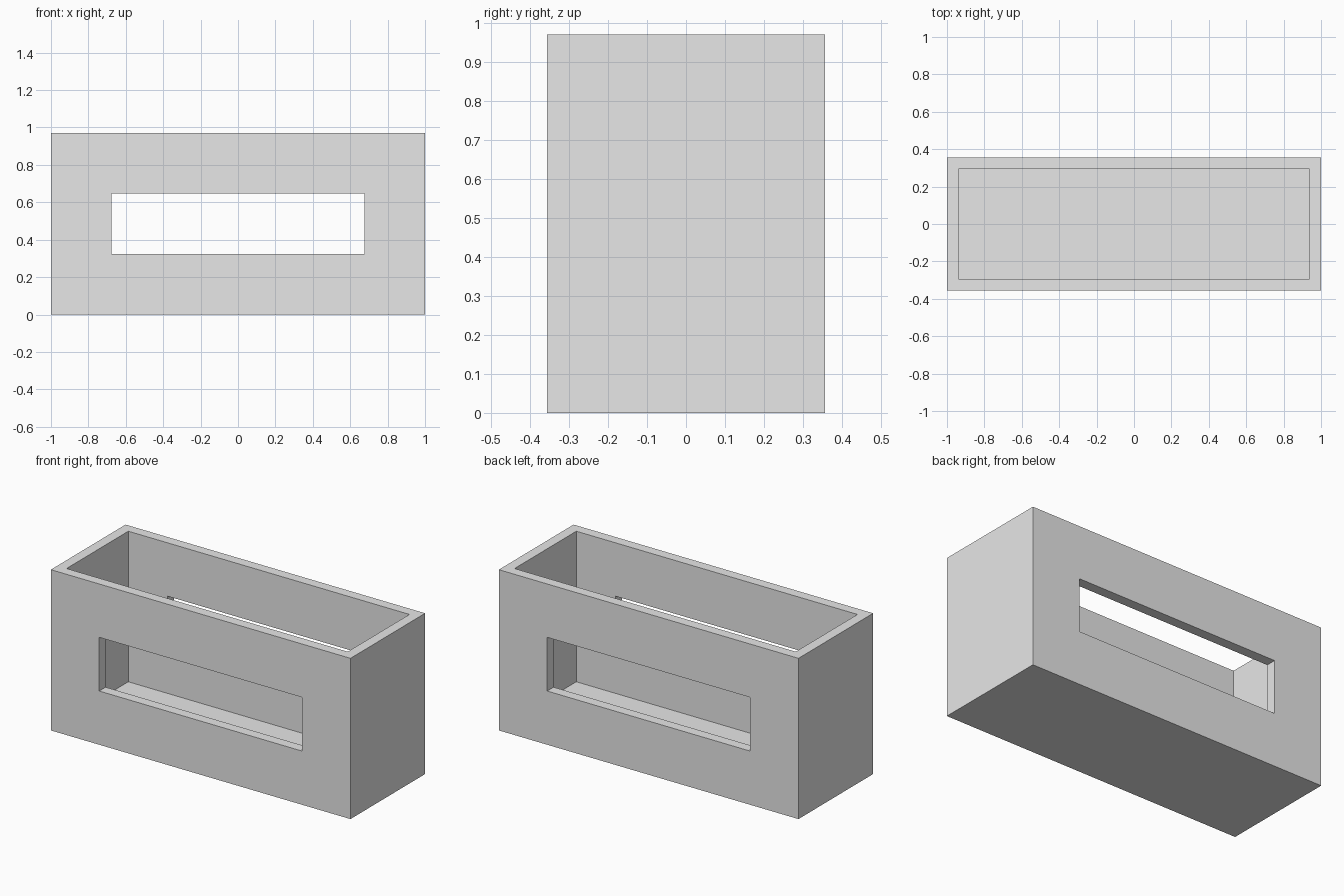
import bpy
import bmesh
from mathutils import Matrix, Vector

WIDTH, DEPTH, HEIGHT = 2.0, 0.712, 0.97
WALL = 0.0615
SLOT_WIDTH, SLOT_LOW, SLOT_HIGH = 1.354, 0.324, 0.648

cube = bpy.data.objects.get("Cube")
if cube:
    bpy.data.objects.remove(cube, do_unlink=True)

# Single plain grey for the whole box
grey = bpy.data.materials.new("plain_grey")
grey.use_nodes = True
colour = (0.8, 0.8, 0.8, 1.0)
grey.diffuse_color = colour
grey.node_tree.nodes["Principled BSDF"].inputs["Base Color"].default_value = colour


def box(name, low, high):
    """Make a box object between two opposite corners."""
    low, high = Vector(low), Vector(high)
    bm = bmesh.new()
    matrix = Matrix.Translation((low + high) / 2) @ Matrix.Diagonal((*(high - low), 1))
    bmesh.ops.create_cube(bm, size=1, matrix=matrix)
    mesh = bpy.data.meshes.new(name)
    bm.to_mesh(mesh)
    bm.free()
    mesh.materials.append(grey)
    obj = bpy.data.objects.new(name, mesh)
    bpy.context.collection.objects.link(obj)
    return obj


def cut(target, cutter):
    """Subtract a cutter, apply the result and remove the cutter."""
    cutter.hide_render = True
    mod = target.modifiers.new(cutter.name, "BOOLEAN")
    mod.operation = "DIFFERENCE"
    mod.solver = "EXACT"
    mod.object = cutter
    bpy.context.view_layer.objects.active = target
    bpy.ops.object.modifier_apply(modifier=mod.name)
    bpy.data.objects.remove(cutter, do_unlink=True)


# Outer body
x, y = WIDTH / 2, DEPTH / 2
body = box("open_box", (-x, -y, 0), (x, y, HEIGHT))

# Open-topped hollow, leaving walls and floor
cut(body, box("hollow_cutter", (WALL - x, WALL - y, WALL), (x - WALL, y - WALL, HEIGHT + 1)))

# Slot through the front and back walls
s = SLOT_WIDTH / 2
cut(body, box("slot_cutter", (-s, -1, SLOT_LOW), (s, 1, SLOT_HIGH)))
